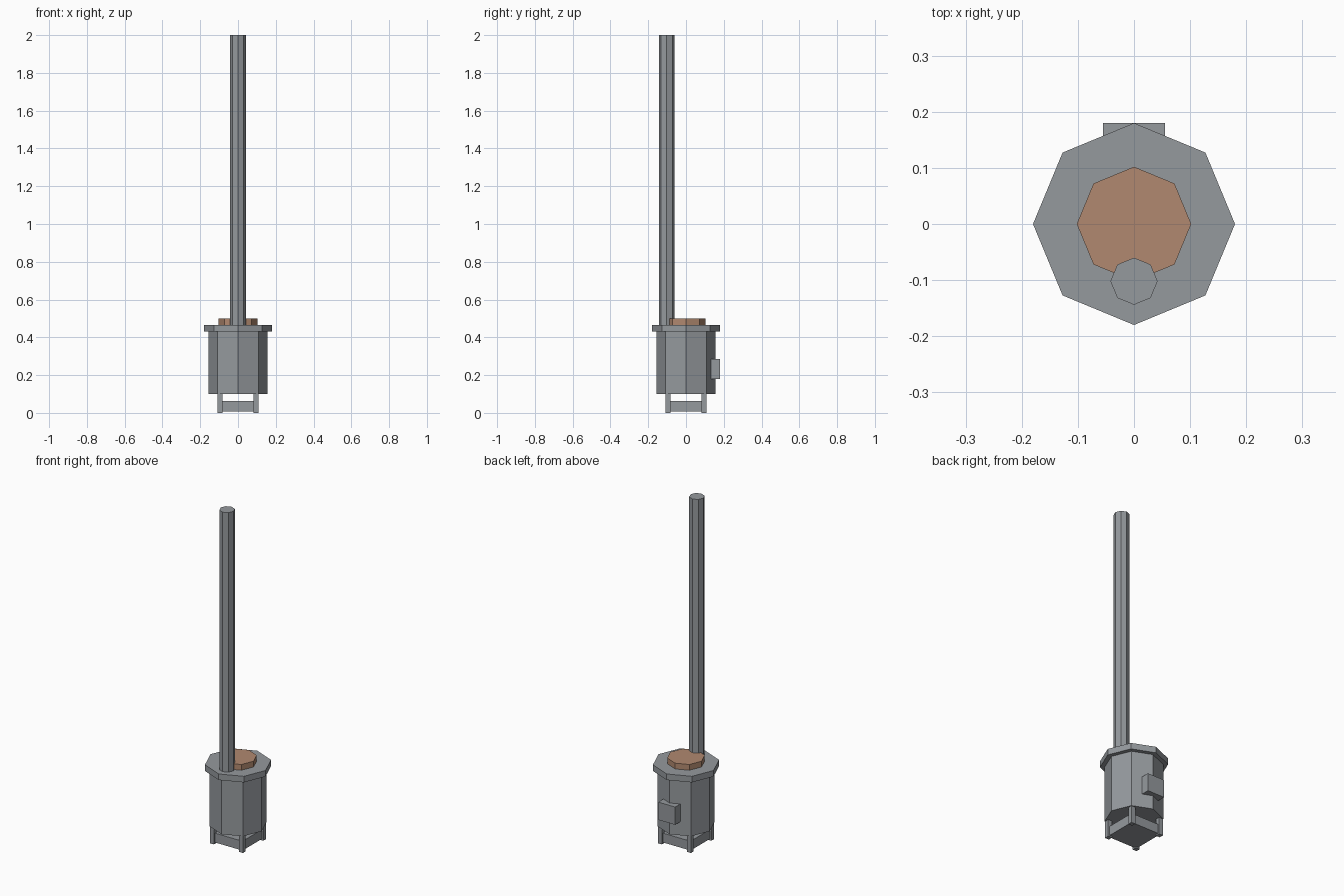
import bpy
from math import pi

old = bpy.data.objects.get("Cube")
if old:
    bpy.data.objects.remove(old, do_unlink=True)


def material(name, rgb):
    m = bpy.data.materials.new(name)
    m.use_nodes = True
    m.diffuse_color = (*rgb, 1)
    m.node_tree.nodes["Principled BSDF"].inputs["Base Color"].default_value = (*rgb, 1)
    return m


iron = material("grey_iron", (0.30, 0.32, 0.34))
copper = material("copper", (0.44, 0.25, 0.16))


def finish(name, mat):
    ob = bpy.context.object
    ob.name = name
    ob.data.materials.append(mat)
    return ob


def octagon(name, radius, z0, z1, mat, y=0):
    """Eight-sided prism with corners on the axes."""
    bpy.ops.mesh.primitive_cylinder_add(vertices=8, radius=radius, depth=z1 - z0,
                                        location=(0, y, (z0 + z1) / 2))
    return finish(name, mat)


def box(name, lo, hi, mat):
    centre = [(a + b) / 2 for a, b in zip(lo, hi)]
    bpy.ops.mesh.primitive_cube_add(size=1, location=centre)
    bpy.context.object.scale = [b - a for a, b in zip(lo, hi)]
    bpy.ops.object.transform_apply(location=False, rotation=False, scale=True)
    return finish(name, mat)


# Stove drum, top plate, hot plate and flue
octagon("stove_body", 0.155, 0.10, 0.43, iron)
octagon("top_plate", 0.18, 0.43, 0.466, iron)
octagon("hot_plate", 0.102, 0.466, 0.50, copper)
octagon("flue_pipe", 0.042, 0.466, 2.0, iron, y=-0.102)

# Fire door on the back
box("fire_door", (-0.055, 0.09, 0.18), (0.055, 0.18, 0.285), iron)

# Base tray and four legs
box("base_tray", (-0.098, -0.098, 0.008), (0.098, 0.098, 0.063), iron)
for side, x in (("left", 0.095), ("right", -0.095)):
    for end, y in (("front", -0.095), ("back", 0.095)):
        h = 0.013
        box(f"{end}_{side}_leg", (x - h, y - h, 0), (x + h, y + h, 0.105), iron)
